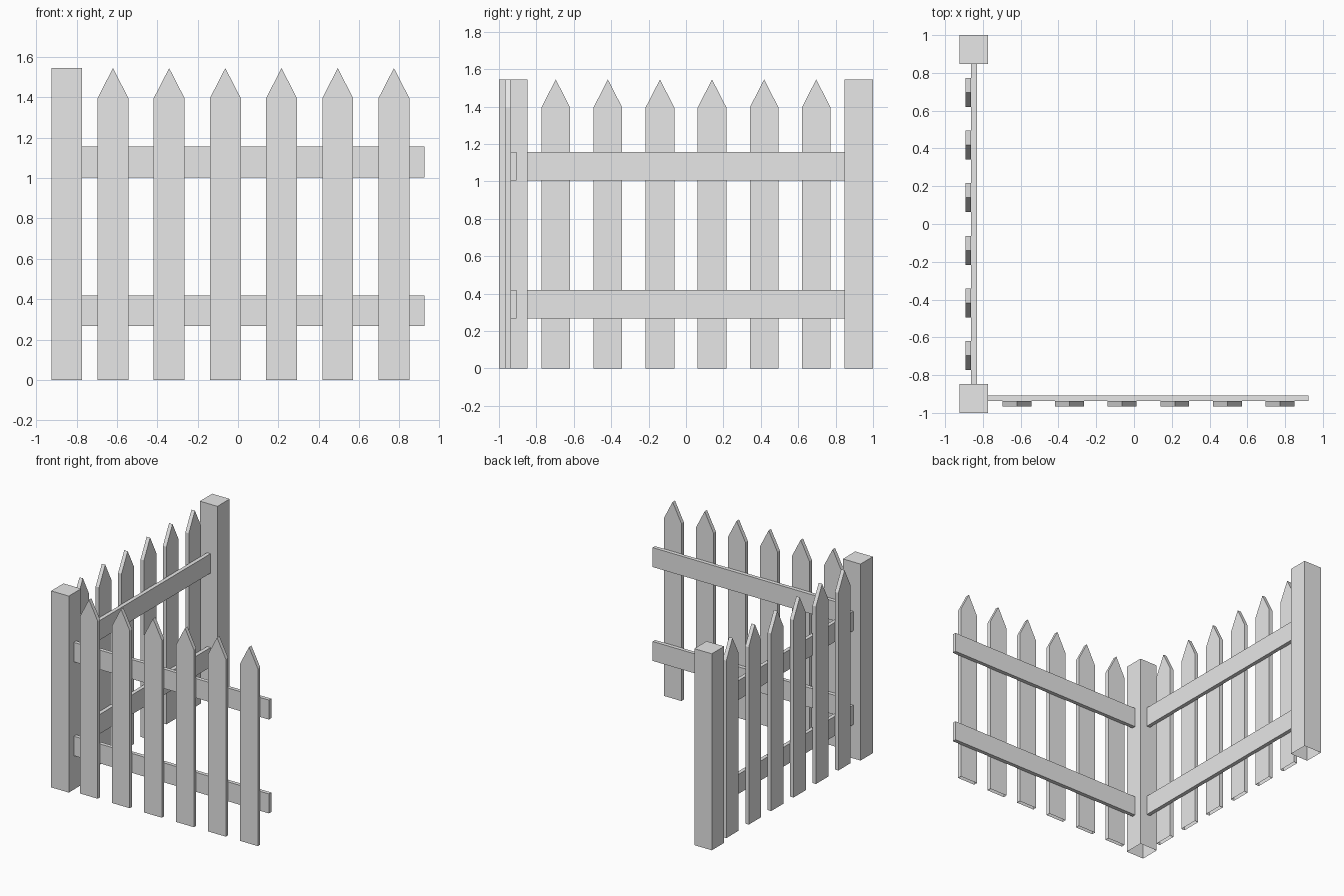
import bpy
import bmesh

cube = bpy.data.objects.get("Cube")
if cube:
    bpy.data.objects.remove(cube, do_unlink=True)

HEIGHT = 1.545      # posts and picket tips
SHOULDER = 1.396    # where the picket point begins
WIDTH = 0.153       # posts, pickets and rail height
THICK = 0.03        # boards
SPACING = 0.2785
COUNT = 6

grey = bpy.data.materials.new("fence_grey")
grey.use_nodes = True
grey.diffuse_color = (0.8, 0.8, 0.8, 1)
grey.node_tree.nodes["Principled BSDF"].inputs["Base Color"].default_value = (0.8, 0.8, 0.8, 1)


def board(name, outline, depth, place, open_bottom=False):
    """Extrude an outline of (along, z) through depth; place maps (along, depth, z) to world."""
    bm = bmesh.new()
    front = [bm.verts.new(place(a, depth[0], z)) for a, z in outline]
    back = [bm.verts.new(place(a, depth[1], z)) for a, z in outline]
    bm.faces.new(front)
    bm.faces.new(back[::-1])
    n = len(outline)
    for i in range(n):
        j = (i + 1) % n
        bm.faces.new((front[j], front[i], back[i], back[j]))
    bmesh.ops.recalc_face_normals(bm, faces=bm.faces)
    # Standing parts have no underside
    if open_bottom:
        under = [f for f in bm.faces if all(v.co.z < 0.001 for v in f.verts)]
        bmesh.ops.delete(bm, geom=under, context='FACES_ONLY')
    mesh = bpy.data.meshes.new(name)
    bm.to_mesh(mesh)
    bm.free()
    mesh.materials.append(grey)
    obj = bpy.data.objects.new(name, mesh)
    bpy.context.collection.objects.link(obj)
    return obj


def rect(a0, a1, z0, z1):
    return [(a0, z0), (a1, z0), (a1, z1), (a0, z1)]


def panel(name, centre, half_length, outer, place):
    """Two rails with a row of pointed pickets on their outer face."""
    inner = outer + THICK
    for level, z in (("lower", 0.266), ("upper", 1.004)):
        board(f"{name}_{level}_rail",
              rect(centre - half_length, centre + half_length, z, z + WIDTH),
              (inner, inner + THICK), place)
    for i in range(COUNT):
        c = centre + (i - (COUNT - 1) / 2) * SPACING
        h = WIDTH / 2
        outline = [(c - h, 0), (c + h, 0), (c + h, SHOULDER), (c, HEIGHT), (c - h, SHOULDER)]
        board(f"{name}_picket_{i + 1}", outline, (outer, inner), place, True)


def along_x(a, d, z):
    return (a, d, z)


def along_y(a, d, z):
    return (d, a, z)


# Square posts at the corner and at the back end
for name, y in (("corner_post", -1.0), ("back_post", 1.0 - WIDTH)):
    board(name, rect(-0.925, -0.925 + WIDTH, 0, HEIGHT), (y, y + WIDTH), along_x, True)

# Front panel runs along x, side panel runs along y
panel("front", 0.0765, 0.8485, -0.967, along_x)
panel("side", 0.0, 0.847, -0.892, along_y)
